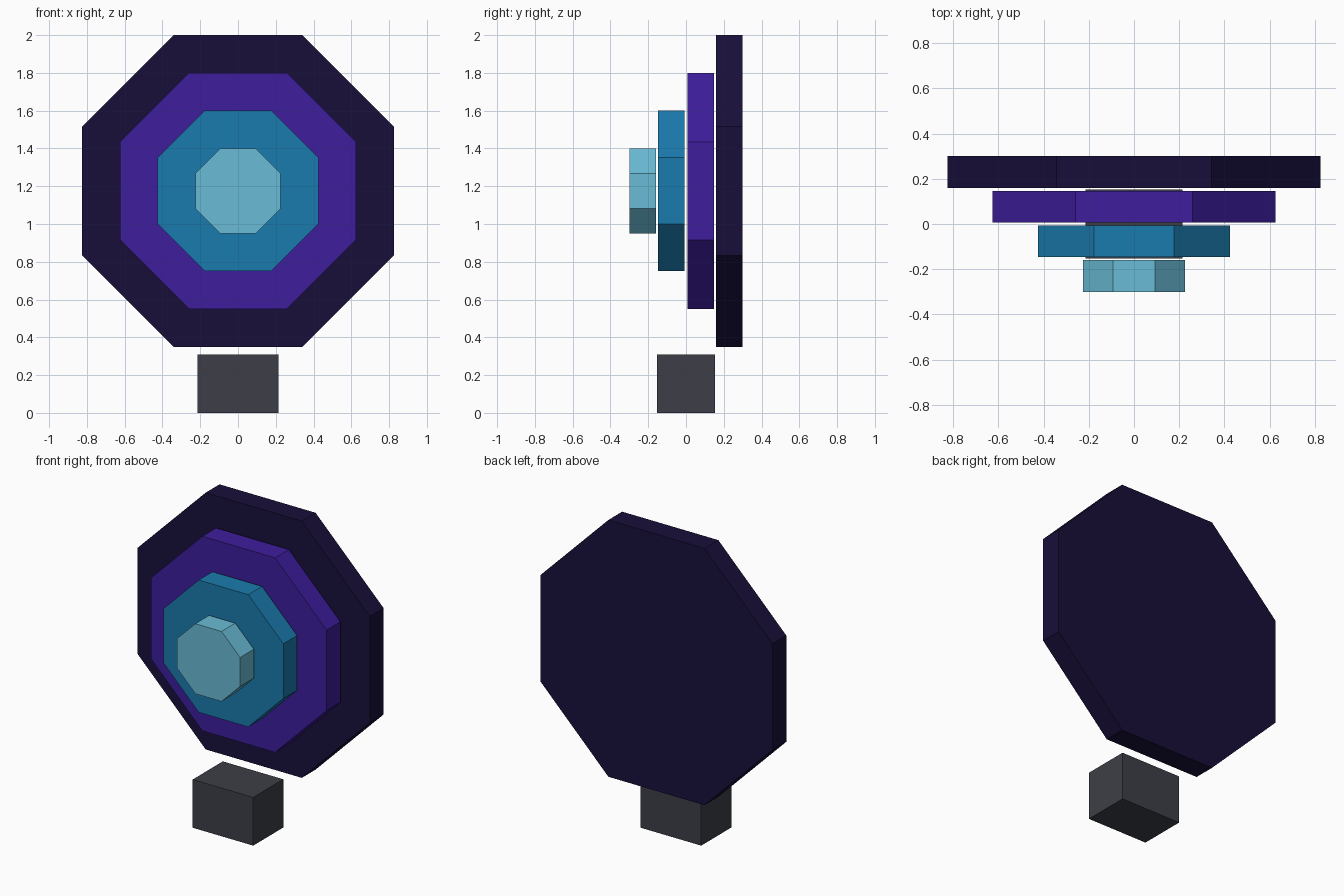
import bpy
from math import cos, pi

if "Cube" in bpy.data.objects:
    bpy.data.objects.remove(bpy.data.objects["Cube"])

CENTRE_Z = 1.175


def paint(obj, hex_code):
    # sRGB hex to linear viewport colour
    rgb = [int(hex_code[i:i + 2], 16) / 255 for i in (0, 2, 4)]
    lin = [c / 12.92 if c <= 0.04045 else ((c + 0.055) / 1.055) ** 2.4 for c in rgb]
    mat = bpy.data.materials.new(obj.name + "_colour")
    mat.diffuse_color = (*lin, 1)
    mat.use_nodes = True
    mat.node_tree.nodes["Principled BSDF"].inputs["Base Color"].default_value = mat.diffuse_color
    obj.data.materials.append(mat)


def octagon_plate(name, apothem, y, hex_code):
    # Upright octagonal plate with a flat edge at the bottom
    bpy.ops.mesh.primitive_cylinder_add(vertices=8, radius=apothem / cos(pi / 8), depth=0.14)
    obj = bpy.context.object
    obj.name = name
    obj.rotation_euler = (0, 0, pi / 8)
    bpy.ops.object.transform_apply(location=False, rotation=True, scale=False)
    obj.rotation_euler = (pi / 2, 0, 0)
    obj.location = (0, y, CENTRE_Z)
    paint(obj, hex_code)


# Stepped octagonal plates, back to front
plates = [
    ("back_plate", 0.825, 0.23, "180F3A"),
    ("outer_plate", 0.625, 0.077, "3D1D9C"),
    ("middle_plate", 0.425, -0.077, "1A7BAD"),
    ("front_plate", 0.225, -0.23, "6ABBD5"),
]
for plate in plates:
    octagon_plate(*plate)

# Base block
bpy.ops.mesh.primitive_cube_add(size=1, location=(0, 0, 0.155))
base = bpy.context.object
base.name = "base_block"
base.scale = (0.43, 0.305, 0.31)
paint(base, "3D3F47")
